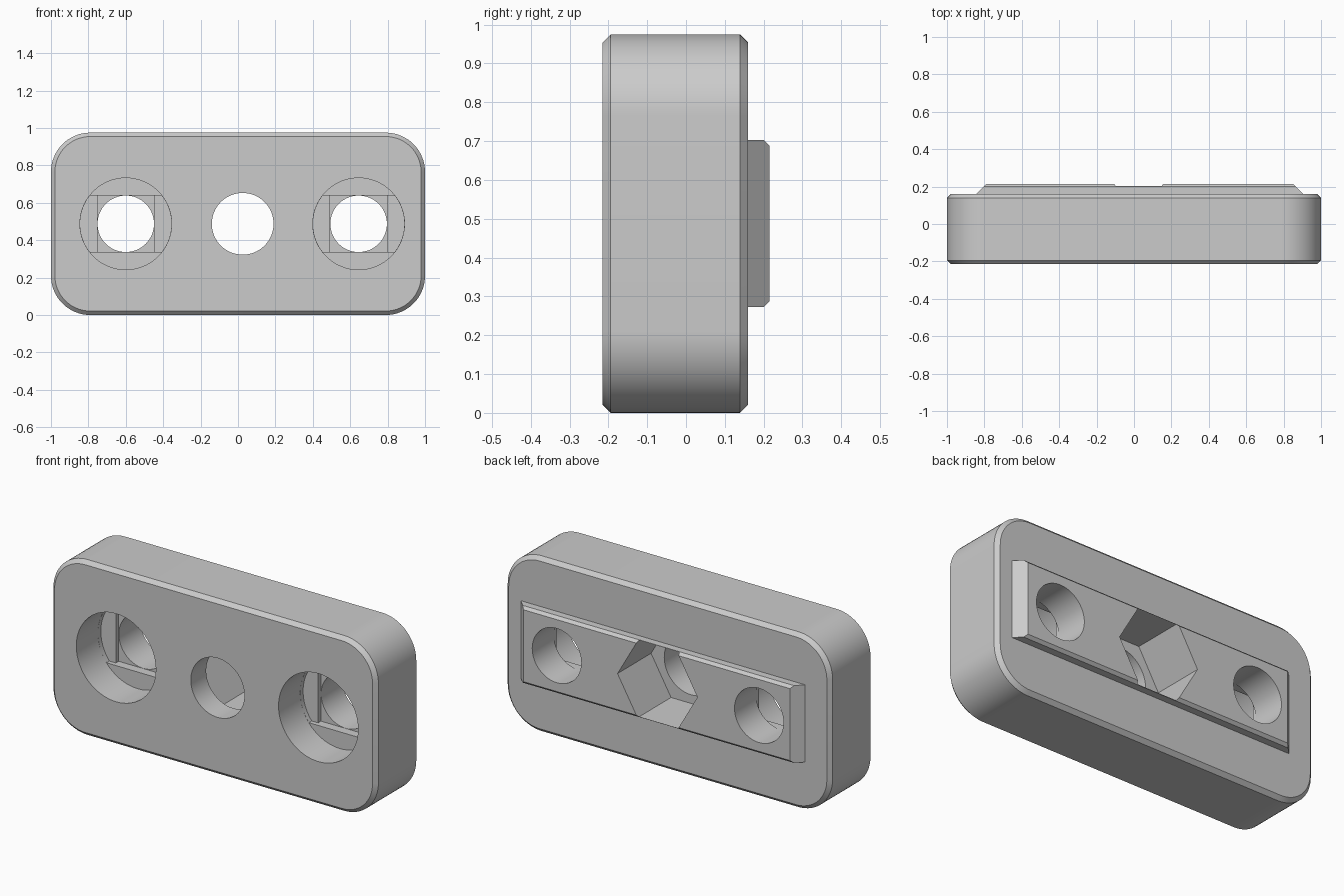
import bpy, bmesh
from math import cos, sin, pi, radians

old = bpy.data.objects.get("Cube")
if old:
    bpy.data.objects.remove(old, do_unlink=True)

MID_Z = 0.4875      # height of the row of holes
FRONT, BACK, RAIL_BACK = -0.215, 0.16, 0.215
BORE, CORE = 0.245, 0.152

grey = bpy.data.materials.new("plain_grey")
grey.use_nodes = True
colour = (0.6, 0.6, 0.6, 1)
grey.diffuse_color = colour
grey.node_tree.nodes["Principled BSDF"].inputs["Base Color"].default_value = colour


def loft(name, cx, sections):
    """Closed solid through (y, outline) sections; outlines are (x, z) about cx, MID_Z."""
    bm = bmesh.new()
    rings = [[bm.verts.new((cx + x, y, MID_Z + z)) for x, z in pts] for y, pts in sections]
    for a, b in zip(rings, rings[1:]):
        for i in range(len(a)):
            j = (i + 1) % len(a)
            bm.faces.new((a[i], a[j], b[j], b[i]))
    bm.faces.new(rings[0])
    bm.faces.new(rings[-1])
    bmesh.ops.recalc_face_normals(bm, faces=bm.faces)
    mesh = bpy.data.meshes.new(name)
    bm.to_mesh(mesh)
    bm.free()
    mesh.materials.append(grey)
    obj = bpy.data.objects.new(name, mesh)
    bpy.context.collection.objects.link(obj)
    return obj


def prism(name, cx, y0, y1, pts):
    return loft(name, cx, [(y0, pts), (y1, pts)])


def rect(hx, hz):
    return [(-hx, -hz), (hx, -hz), (hx, hz), (-hx, hz)]


def ngon(r, n):
    return [(r * cos(2 * pi * i / n), r * sin(2 * pi * i / n)) for i in range(n)]


def rounded(hx, hz, r, steps=16):
    pts = []
    for q, (sx, sz) in enumerate([(1, 1), (-1, 1), (-1, -1), (1, -1)]):
        for i in range(steps + 1):
            a = pi / 2 * (q + i / steps)
            pts.append((sx * (hx - r) + r * cos(a), sz * (hz - r) + r * sin(a)))
    return pts


def slot(r, h, steps=12):
    """Circle of radius r cut flat at z = -h and z = h."""
    a0 = math_asin(h / r)
    right = [-a0 + 2 * a0 * i / steps for i in range(steps + 1)]
    return [(r * cos(a + t), r * sin(a + t)) for t in (0, pi) for a in right]


def math_asin(v):
    from math import asin
    return asin(v)


def combine(target, tool, operation):
    mod = target.modifiers.new(tool.name, 'BOOLEAN')
    mod.operation, mod.solver, mod.object = operation, 'EXACT', tool
    bpy.context.view_layer.objects.active = target
    bpy.ops.object.modifier_apply(modifier=mod.name)
    bpy.data.objects.remove(tool, do_unlink=True)


# Rounded block with chamfered front and back rims
C = 0.021
full = rounded(1.0, MID_Z, 0.21)
inset = rounded(1.0 - C, MID_Z - C, 0.21 - C)
block = loft("mounting_block", 0, [(FRONT, inset), (FRONT + C, full), (BACK - C, full), (BACK, inset)])

# Raised rail on the back with sloped ends and bevelled long edges
rail = loft("rail", 0.03, [(BACK - 0.08, rect(0.875, 0.215)), (BACK, rect(0.875, 0.215)),
                           (0.2, rect(0.835, 0.215)), (RAIL_BACK, rect(0.82, 0.2))])
combine(block, rail, 'UNION')

# Screw holes: counterbore, flat-sided slot, square step, then a round hole
for x in (-0.6, 0.645):
    for tool in (prism("counterbore", x, -0.4, -0.025, ngon(BORE, 64)),
                 prism("slot_step", x, -0.1, 0.0, slot(BORE - 0.0005, CORE)),
                 prism("square_step", x, -0.1, 0.025, rect(CORE, CORE)),
                 prism("screw_hole", x, -0.1, 0.4, ngon(CORE - 0.001, 64))):
        combine(block, tool, 'DIFFERENCE')

# Centre hole with a hexagonal nut pocket from the back
combine(block, prism("centre_hole", 0.025, -0.4, 0.1, ngon(0.165, 64)), 'DIFFERENCE')
combine(block, prism("nut_pocket", 0.025, -0.08, 0.4, ngon(0.213 / cos(pi / 6), 6)), 'DIFFERENCE')

# Smooth the curved walls, keep the edges crisp
bpy.ops.object.select_all(action='DESELECT')
block.select_set(True)
bpy.context.view_layer.objects.active = block
bpy.ops.object.shade_smooth_by_angle(angle=radians(25))
